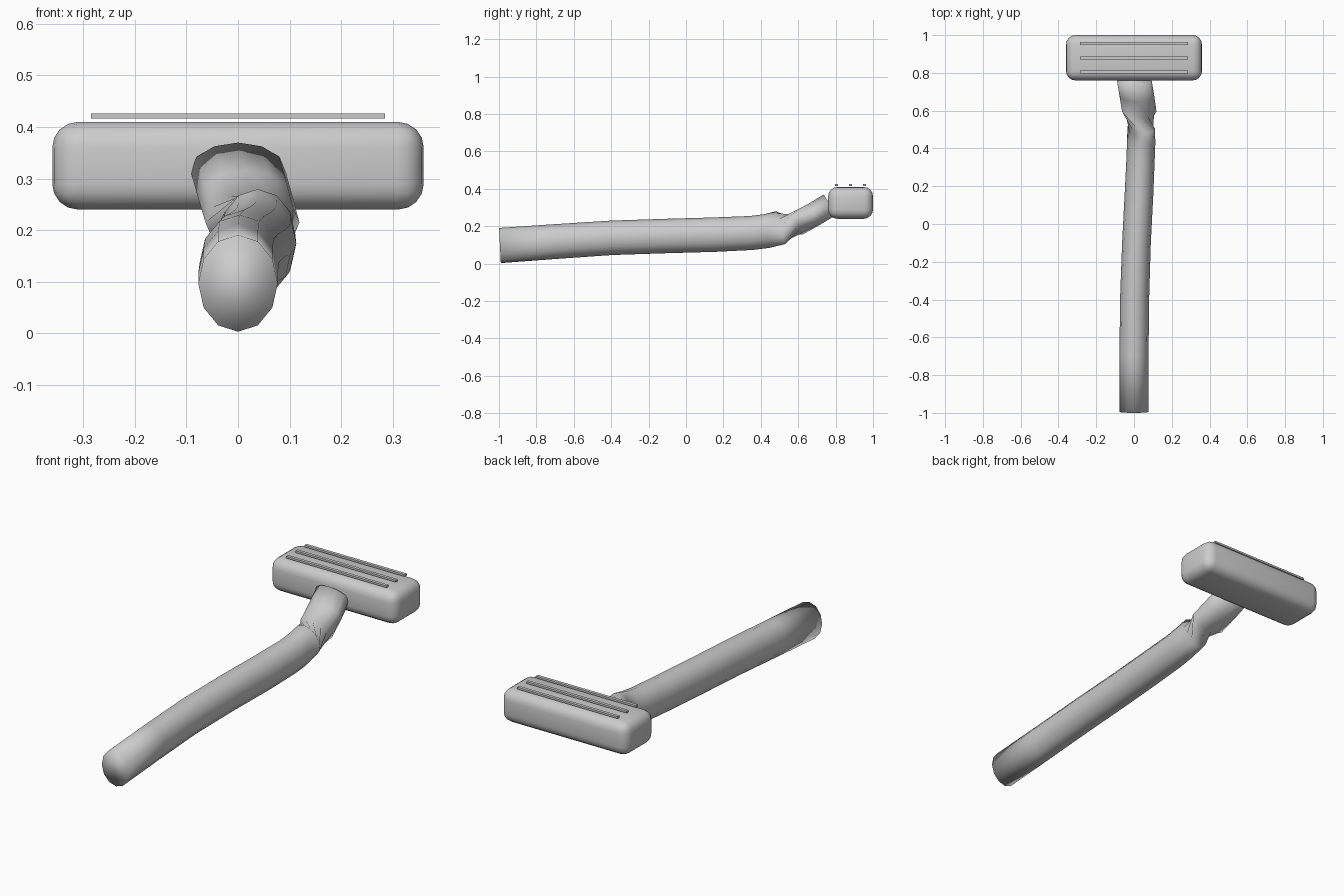
import bpy, bmesh, math
from mathutils import Vector

if "Cube" in bpy.data.objects:
    bpy.data.objects.remove(bpy.data.objects["Cube"])


def finish(bm, name, angle):
    bmesh.ops.recalc_face_normals(bm, faces=bm.faces)
    me = bpy.data.meshes.new(name)
    bm.to_mesh(me)
    bm.free()
    ob = bpy.data.objects.new(name, me)
    bpy.context.collection.objects.link(ob)
    bpy.ops.object.select_all(action='DESELECT')
    ob.select_set(True)
    bpy.context.view_layer.objects.active = ob
    bpy.ops.object.shade_smooth_by_angle(angle=math.radians(angle))
    return ob


def box(name, centre, size, bevel, segments):
    bm = bmesh.new()
    bmesh.ops.create_cube(bm, size=1)
    bmesh.ops.scale(bm, vec=size, verts=bm.verts)
    bmesh.ops.translate(bm, vec=centre, verts=bm.verts)
    if bevel:
        bmesh.ops.bevel(bm, geom=bm.edges[:], offset=bevel, segments=segments,
                        profile=0.5, affect='EDGES')
    return finish(bm, name, 40)


# cartridge head with rounded edges
box("razor_head", (0, 0.88, 0.325), (0.72, 0.24, 0.17), 0.05, 4)

# three thin blades floating just over the head
for i, y in enumerate((0.805, 0.88, 0.955)):
    box(f"blade_{i + 1}", (0, y, 0.421), (0.57, 0.016, 0.01), 0, 1)

# handle: oval rings along a bent path, with a quarter twist at the neck
# each row: x, y, z, half width, half height, pitch, twist (degrees)
rings = [
    (0.000, -0.995, 0.097, 0.077, 0.094, 3, 0),
    (0.000, -0.70, 0.118, 0.077, 0.093, 4, 0),
    (0.003, -0.40, 0.138, 0.077, 0.092, 3, 0),
    (0.013, -0.10, 0.148, 0.076, 0.092, 1, 0),
    (0.026, 0.15, 0.155, 0.076, 0.092, 2, 0),
    (0.035, 0.35, 0.164, 0.075, 0.091, 5, 0),
    (0.038, 0.43, 0.174, 0.075, 0.091, 9, 0),
    (0.038, 0.505, 0.192, 0.073, 0.091, 16, 0),
    (0.028, 0.595, 0.215, 0.066, 0.091, 28, 90),
    (0.015, 0.68, 0.261, 0.064, 0.092, 31, 90),
    (0.000, 0.77, 0.315, 0.064, 0.092, 31, 90),
]
SIDES = 12
bm = bmesh.new()
loops = []
for x, y, z, rx, rz, pitch, twist in rings:
    p, t = math.radians(pitch), math.radians(twist)
    up = Vector((0, -math.sin(p), math.cos(p)))
    loop = []
    for k in range(SIDES):
        a = math.tau * k / SIDES
        u, v = rx * math.cos(a), rz * math.sin(a)
        u, v = u * math.cos(t) - v * math.sin(t), u * math.sin(t) + v * math.cos(t)
        loop.append(bm.verts.new(Vector((x + u, y, z)) + up * v))
    loops.append(loop)
for a, b in zip(loops, loops[1:]):
    for k in range(SIDES):
        n = (k + 1) % SIDES
        bm.faces.new((a[k], a[n], b[n], b[k]))
bm.faces.new(loops[0])
bm.faces.new(loops[-1])
finish(bm, "handle", 100)
